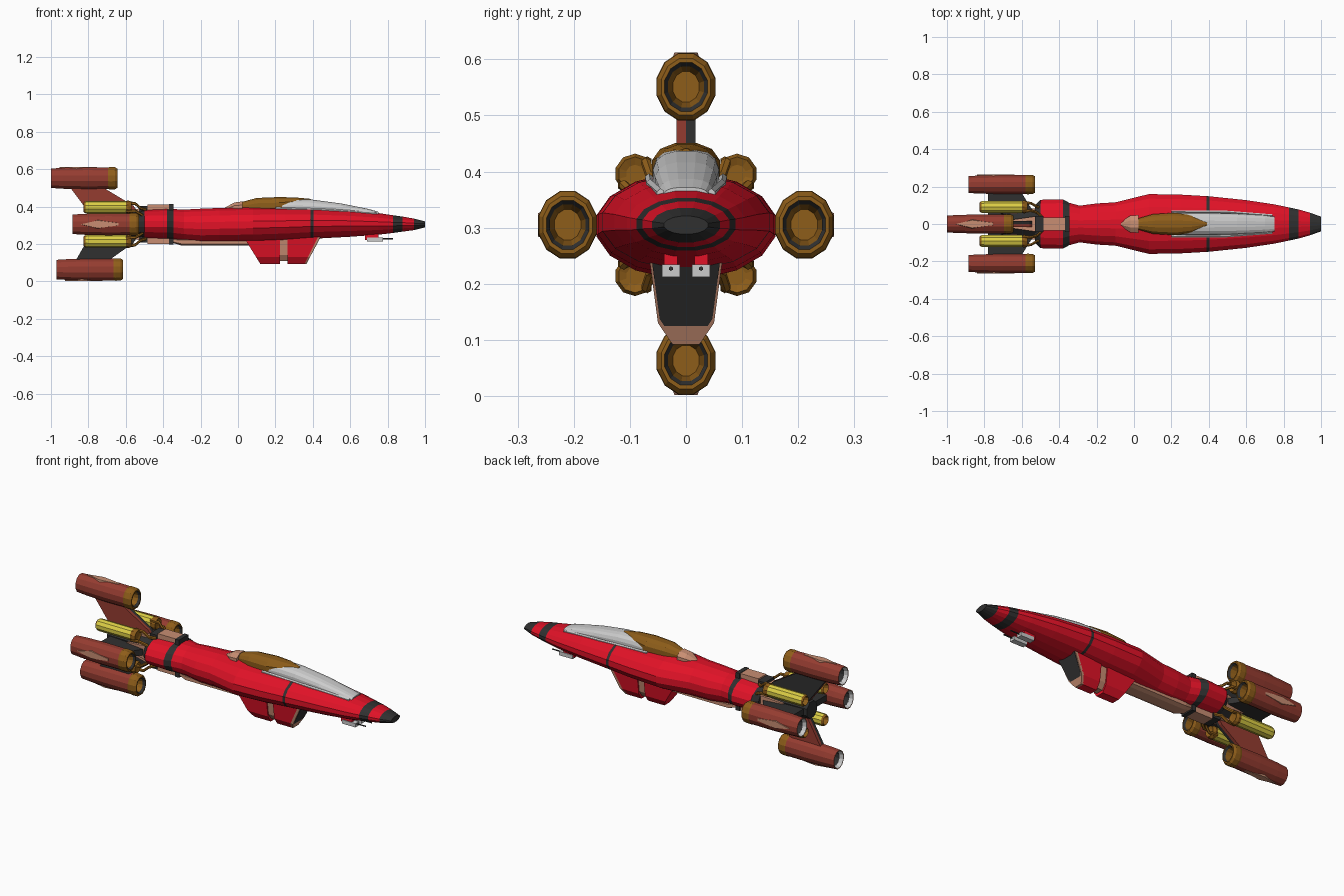
import bpy, bmesh, math
from math import sin, cos, pi
from mathutils import Matrix, Vector

if "Cube" in bpy.data.objects:
    bpy.data.objects.remove(bpy.data.objects["Cube"])

CZ = 0.305   # height of the ship's long axis
COL = dict(red=(.75, .006, .02), maroon=(.30, .045, .03), brown=(.27, .11, .01), yellow=(.72, .62, .06),
           dark=(.03, .03, .03), tan=(.58, .27, .17), grey=(.55, .55, .55))
MATS = {}
for n, c in COL.items():
    MATS[n] = bpy.data.materials.new(n)
    MATS[n].diffuse_color = (*c, 1)


def loft(name, rings, mats, caps=(True, True), xf=None):
    """Skin a list of equal-length point rings; mats = colour, or one colour per band."""
    bands = [mats] * (len(rings) - 1) if isinstance(mats, str) else mats
    names = list(dict.fromkeys(bands))
    bm = bmesh.new()
    vs = [[bm.verts.new(p) for p in r] for r in rings]
    n = len(rings[0])
    for k, band in enumerate(bands):
        for i in range(n):
            j = (i + 1) % n
            f = bm.faces.new((vs[k][i], vs[k][j], vs[k + 1][j], vs[k + 1][i]))
            f.material_index = names.index(band)
    if caps[0]:
        bm.faces.new(vs[0]).material_index = names.index(bands[0])
    if caps[1]:
        bm.faces.new(vs[-1]).material_index = names.index(bands[-1])
    bmesh.ops.recalc_face_normals(bm, faces=bm.faces)
    me = bpy.data.meshes.new(name)
    bm.to_mesh(me)
    bm.free()
    for m in names:
        me.materials.append(MATS[m])
    ob = bpy.data.objects.new(name, me)
    bpy.context.collection.objects.link(ob)
    if xf:
        me.transform(xf)
    return ob


def oval(x, hy, top, bot, n=16, p=1.0, y=0):
    """Oval ring across x; p < 1 makes it boxier."""
    cz, hz = (top + bot) / 2, (top - bot) / 2
    pw = lambda v: math.copysign(abs(v) ** p, v)
    return [(x, y + hy * pw(cos(2 * pi * (i + .5) / n)), cz + hz * pw(sin(2 * pi * (i + .5) / n))) for i in range(n)]


def box(name, x0, x1, y0, y1, z0, z1, mat, xf=None):
    return loft(name, [[(x, y0, z0), (x, y1, z0), (x, y1, z1), (x, y0, z1)] for x in (x0, x1)], mat, xf=xf)


# Main hull: x, half width, top, bottom, colour of the band that follows
hull = [(-.53, .10, .375, .235, 'dark'), (-.50, .132, .385, .228, 'red'), (-.38, .134, .39, .225, 'dark'),
        (-.345, .115, .388, .222, 'red'), (-.29, .10, .385, .215, 'red'), (-.2, .112, .39, .205, 'red'),
        (-.1, .118, .394, .205, 'red'), (.08, .163, .398, .208, 'red'), (.25, .16, .397, .215, 'red'),
        (.387, .152, .395, .225, 'dark'), (.403, .151, .394, .226, 'red'), (.6, .13, .382, .237, 'red'),
        (.75, .107, .366, .248, 'red'), (.83, .09, .354, .258, 'dark'), (.88, .079, .347, .265, 'red'),
        (.94, .062, .336, .273, 'dark'), (1.0, .04, .321, .288, 'dark')]
loft('hull', [oval(*h[:4]) for h in hull], [h[4] for h in hull[:-1]])
loft('nose_cap', [oval(.985, .036, .319, .29), oval(1.0, .036, .319, .29)], 'dark')

# Cockpit: brown rear shell, grey glass, tan fairing behind
loft('canopy_glass', [oval(x, w, t, .34, 16, .75) for x, w, t in
     [(.2, .058, .436), (.3, .06, .441), (.4, .06, .437), (.55, .056, .417), (.7, .047, .387), (.75, .04, .372)]], 'grey')
loft('canopy_shell', [oval(x, w, t, b, 12, .85) for x, w, t, b in
     [(.02, .03, .425, .36), (.1, .054, .447, .36), (.22, .062, .452, .36), (.31, .047, .449, .385), (.39, .008, .441, .425)]], 'brown')
loft('canopy_fairing', [oval(x, w, t, .36, 8) for x, w, t in
     [(-.07, .012, .395), (-.02, .048, .424), (.025, .052, .43)]], 'tan')
for s in (1, -1):
    loft('canopy_rail', [oval(x, .008, z + .012, z - .012, 6, y=s * y) for x, y, z in
         [(.2, .066, .385), (.5, .064, .375), (.74, .045, .358)]], 'grey')

# Belly keel strip
loft('keel_strip', [oval(x, w, .23, b, 8, .7) for x, w, b in
     [(-.35, .04, .205), (-.3, .052, .19), (.06, .052, .19)]], 'tan')


# Belly intake: two slanted blocks with a tan strip in the gap
def belly(name, x_at_a, x_at_b, mat, k=1.0):
    prof = [(-.066, .25), (-.05, .13), (-.024, .092), (.024, .092), (.05, .13), (.066, .25)]
    ring = lambda f: [(f(z), y * k, .25 + (z - .25) * k) for y, z in prof]
    return loft(name, [ring(x_at_a), ring(x_at_b)], mat)


belly('intake_rear', lambda z: .12 - (z - .092) * .62, lambda z: .225, 'red')
belly('intake_front', lambda z: .265, lambda z: .355 + (z - .092) * .5, 'red')
belly('intake_lip', lambda z: .35 + (z - .092) * .5, lambda z: .366 + (z - .092) * .5, 'tan')
belly('intake_mouth', lambda z: .36 + (z - .092) * .5, lambda z: .37 + (z - .092) * .5, 'dark', .94)
belly('intake_gap', lambda z: .2, lambda z: .29, 'tan', .9)

# Chin guns under the nose
for s in (1, -1):
    y = s * .027
    box('gun_mount', .68, .75, y - .012, y + .012, .222, .26, 'red')
    box('gun_body', .69, .775, y - .016, y + .016, .212, .234, 'grey')
    loft('gun_barrel', [oval(x, .004, .231, .223, 6, y=y) for x in (.77, .83)], 'dark')

# Tail core and its four tan panels
loft('tail_core', [oval(x, r, CZ + r, CZ - r, 8) for x, r in [(-.52, .085), (-.65, .06), (-.8, .05)]], 'dark')


def spin(a):
    """Turn a part built pointing up (z from the axis) round the long axis."""
    return Matrix.Translation((0, 0, CZ)) @ Matrix.Rotation(a, 4, 'X')


# Four nacelles: angle, radius from the axis, front end, pylon colours on either side
for nm, a, r, xf, cols in [('top', 0, .246, -.645, ('maroon', 'dark')), ('bottom', pi, .242, -.615, ('maroon', 'dark')),
                           ('left', -pi / 2, .211, -.53, ('dark', 'dark')), ('right', pi / 2, .211, -.53, ('dark', 'dark'))]:
    c = spin(a) @ Vector((0, 0, r))
    prof = [(-.335, .66, 'grey'), (-.355, .80, 'tan'), (-.355, .88, 'maroon'), (-.29, .95, 'maroon'),
            (-.17, 1, 'maroon'), (-.05, .98, 'brown'), (-.04, 1.02, 'brown'), (-.012, 1.0, 'brown'),
            (0, .86, 'brown'), (0, .74, 'dark'), (-.012, .62, 'brown'), (-.06, .46, 'grey')]
    prof = [(-.1, .6, 'dark')] + prof
    loft('nacelle_' + nm, [oval(xf + x, .053 * k, c.z + .061 * k, c.z - .061 * k, 12, y=c.y) for x, k, _ in prof],
         [p[2] for p in prof[:-1]])
    loft('nacelle_hub_' + nm, [oval(xf + x, .028, c.z + .032, c.z - .032, 12, y=c.y) for x in (-.1, -.06)], 'grey')
    # swept pylon, one half per side
    side = a in (0, pi)
    tip = r - (.053 if side else .045)
    shape = [(-.53, .06), (-.78, .04), (xf - .25, tip), (xf - .07, tip), (-.56, .10)]
    for s, col in zip((-1, 1), cols):
        loft('pylon_' + nm, [[(x, s * t, z) for x, z in shape] for t in (0, .017)], col, xf=spin(a))
    # kite-shaped panel on the outer face
    out = r + (.061 if side else .053) - .004
    kite = [(-.31, 0), (-.22, .026), (-.11, .008), (-.11, -.008), (-.22, -.026)]
    loft('nacelle_panel_' + nm, [[(xf + x, y * q, z) for x, y in kite] for z, q in ((out - .012, 1), (out + .004, .8))],
         'tan', xf=spin(a))
    # tan tail panel and raised collar block at the same angle
    h = .098 if side else .125
    loft('tail_panel_' + nm, [[(x, -w, z0), (x, w, z0), (x, w, z1), (x, -w, z1)] for x, w, z0, z1 in
         [(-.52, .042, .05, .085), (-.66, .022, .03, .066)]], 'tan', xf=spin(a))
    if side:
        box('collar_block_' + nm, -.485, -.37, -.036, .036, .06, h + .008, 'tan', spin(a))
        box('collar_band_' + nm, -.37, -.345, -.042, .042, .06, h + .01, 'dark', spin(a))
        box('collar_band_rear_' + nm, -.53, -.485, -.042, .042, .05, h, 'dark', spin(a))

# Four fuel tanks with brown ends and claw struts
for sy in (1, -1):
    for sz in (1, -1):
        y, z = sy * .091, CZ + sz * .091
        tank = [(-.80, .018, 'brown'), (-.825, .026, 'brown'), (-.815, .033, 'yellow'), (-.80, .034, 'yellow'),
                (-.60, .034, 'brown'), (-.585, .036, 'brown'), (-.57, .03, 'brown'), (-.575, .016, 'brown')]
        loft('fuel_tank', [oval(x, k, z + k, z - k, 10, y=y) for x, k, _ in tank], [t[2] for t in tank[:-1]])
        for o in (-.022, .022):
            path = [(-.60, y + sy * o, z - sz * o), (-.55, y + sy * o * .9, z - sz * o * .9),
                    (-.52, sy * (.078 + o * .7), CZ + sz * (.07 - o * .7)), (-.49, sy * (.06 + o), CZ + sz * (.055 - o))]
            loft('tank_claw', [oval(px, .009, pz + .009, pz - .009, 6, y=py) for px, py, pz in path], 'brown')
        loft('tank_brace', [oval(-.72 + i * .03, .012, CZ + sz * q + .012, CZ + sz * q - .012, 6, y=sy * q)
             for i, q in enumerate((.08, .03))], 'dark')

for m in bpy.data.materials:
    if m.users and not m.is_grease_pencil:
        m.use_nodes = True
        m.node_tree.nodes["Principled BSDF"].inputs["Base Color"].default_value = m.diffuse_color
